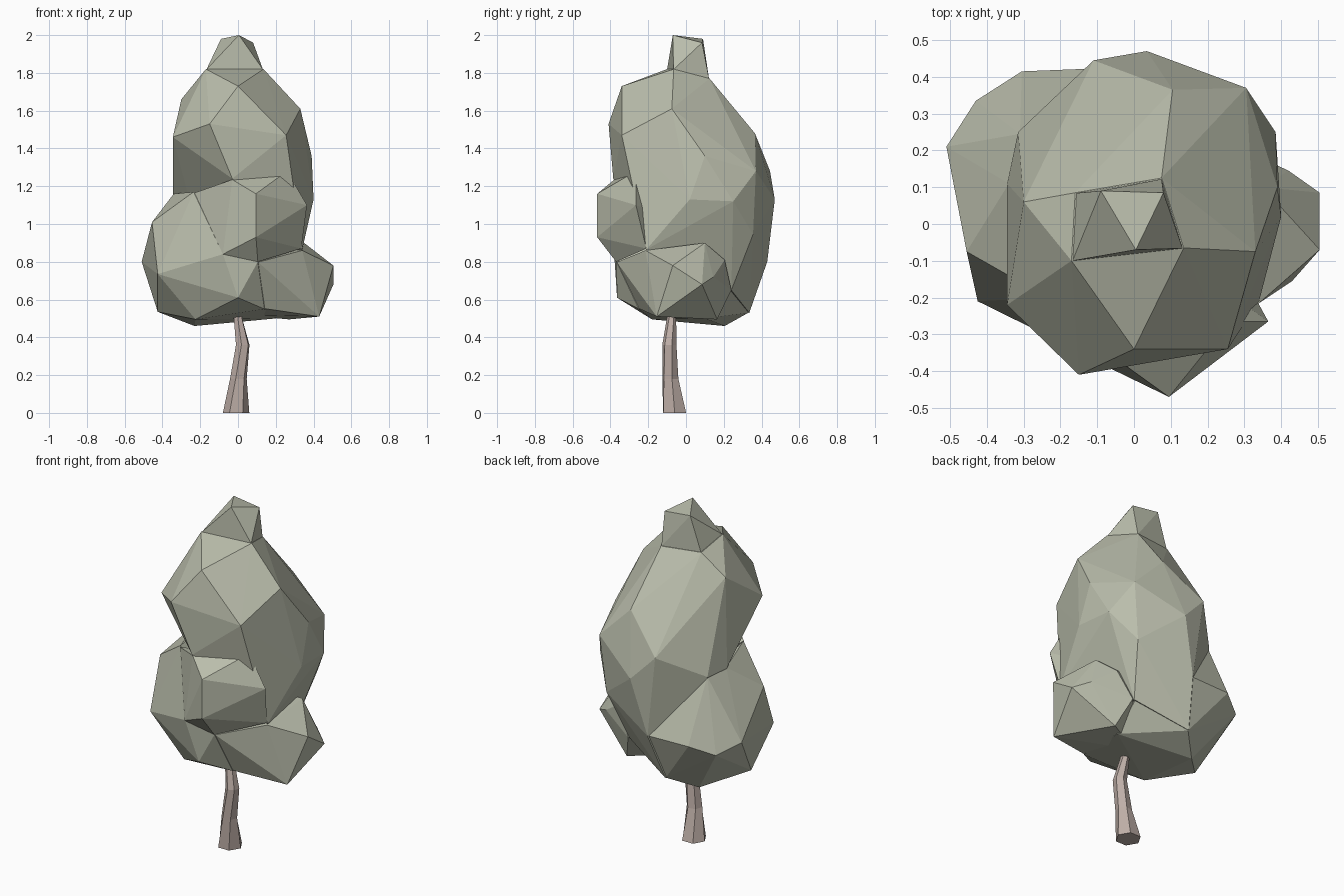
import bpy, bmesh, math


def material(name, rgb):
    m = bpy.data.materials.new(name)
    m.diffuse_color = (*rgb, 1)
    return m


def finish(bm, name, mat):
    bmesh.ops.recalc_face_normals(bm, faces=bm.faces)
    me = bpy.data.meshes.new(name)
    bm.to_mesh(me)
    bm.free()
    me.materials.append(mat)
    ob = bpy.data.objects.new(name, me)
    bpy.context.collection.objects.link(ob)
    return ob


def faceted_clump(name, points, mat):
    """Flat-faced leaf clump: convex hull around its corner points."""
    bm = bmesh.new()
    for p in points:
        bm.verts.new(p)
    hull = bmesh.ops.convex_hull(bm, input=bm.verts)
    loose = {v for v in hull["geom_interior"] if isinstance(v, bmesh.types.BMVert)}
    bmesh.ops.delete(bm, geom=list(loose), context='VERTS')
    return finish(bm, name, mat)


leaf = material("leaf", (0.49, 0.51, 0.41))
bark = material("bark", (0.52, 0.43, 0.39))

# Main crown
crown = faceted_clump("foliage", [
    (.135, -.065, 1.82), (-.17, -.10, 1.82), (.075, .125, 1.77), (-.16, .085, 1.78),
    (0, -.34, 1.73), (-.15, -.41, 1.53), (-.30, .06, 1.66), (-.345, -.22, 1.46),
    (.33, -.075, 1.61), (.255, -.34, 1.47), (.39, .10, 1.36), (.40, .02, 1.13),
    (.265, -.265, 1.28), (-.03, -.385, 1.24), (.34, -.21, .865), (.105, .365, 1.48),
    (.305, .37, 1.28), (.385, .25, 1.12), (-.11, .445, 1.28), (.035, .47, 1.13),
    (-.315, .25, 1.15), (-.345, .11, 1.16), (-.05, .43, .80), (.27, .355, .945),
    (-.10, .335, .53), (.20, .24, .65)], leaf)

# Clumps that bulge out of the crown
peak = faceted_clump("peak_clump", [
    (.005, -.07, 2.0), (-.09, .09, 1.98), (.08, .085, 1.96), (.132, -.066, 1.818),
    (-.167, -.10, 1.818), (.075, .122, 1.768), (-.157, .084, 1.778), (0, 0, 1.6)], leaf)
left = faceted_clump("left_clump", [
    (-.235, -.20, 1.17), (-.455, -.075, 1.01), (-.51, .21, .80), (-.425, -.21, .735),
    (-.425, 0, .535), (-.23, .205, .46), (-.43, .335, .75), (-.305, .415, .80),
    (-.31, .245, 1.15), (-.34, .11, 1.16), (-.08, -.38, .84), (0, -.365, .61),
    (.105, -.368, .80), (.14, -.25, .55), (.20, .10, .50), (.19, .235, .65),
    (-.05, .425, .80), (-.10, .33, .53), (-.225, -.18, .495)], leaf)
front = faceted_clump("front_clump", [
    (-.23, -.21, 1.165), (-.03, -.38, 1.235), (.26, -.265, 1.28), (.095, -.47, 1.16),
    (.365, -.265, 1.10), (.095, -.47, .93), (-.08, -.385, .84), (.105, -.37, .80),
    (.335, -.21, .87), (0, 0, 1.0)], leaf)
right = faceted_clump("right_clump", [
    (.505, -.07, .78), (.505, .085, .68), (.43, -.155, .51), (.34, -.215, .86),
    (.35, .10, .90), (.42, .145, .72), (.29, .205, .81), (.27, .165, .495),
    (.107, -.366, .798), (.142, -.248, .552), (.21, .24, .65), (0, 0, .52),
    (0, .1, .9)], leaf)

# Merge the clumps into one skin
clumps = [peak, left, front, right]
for c in clumps:
    mod = crown.modifiers.new("merge", 'BOOLEAN')
    mod.operation = 'UNION'
    mod.solver = 'EXACT'
    mod.object = c
deps = bpy.context.evaluated_depsgraph_get()
merged = bpy.data.meshes.new_from_object(crown.evaluated_get(deps))
crown.modifiers.clear()
crown.data = merged
for c in clumps:
    bpy.data.objects.remove(c)

# Crooked six-sided trunk: (x, y, z, radius, twist) per ring
rings = [(-.01, -.06, 0, .07, 0), (.002, -.083, .18, .045, .2),
         (.025, -.088, .36, .038, .35), (.0, -.077, .50, .025, .5), (0, -.07, .54, .02, .5)]
bm = bmesh.new()
loops = []
for x, y, z, r, t in rings:
    loops.append([bm.verts.new((x + r * math.cos(t + k * math.pi / 3),
                                y + r * math.sin(t + k * math.pi / 3), z)) for k in range(6)])
for a, b in zip(loops, loops[1:]):
    for k in range(6):
        bm.faces.new((a[k], a[(k + 1) % 6], b[(k + 1) % 6], b[k]))
bm.faces.new(loops[0][::-1])
bm.faces.new(loops[-1])
finish(bm, "trunk", bark)
